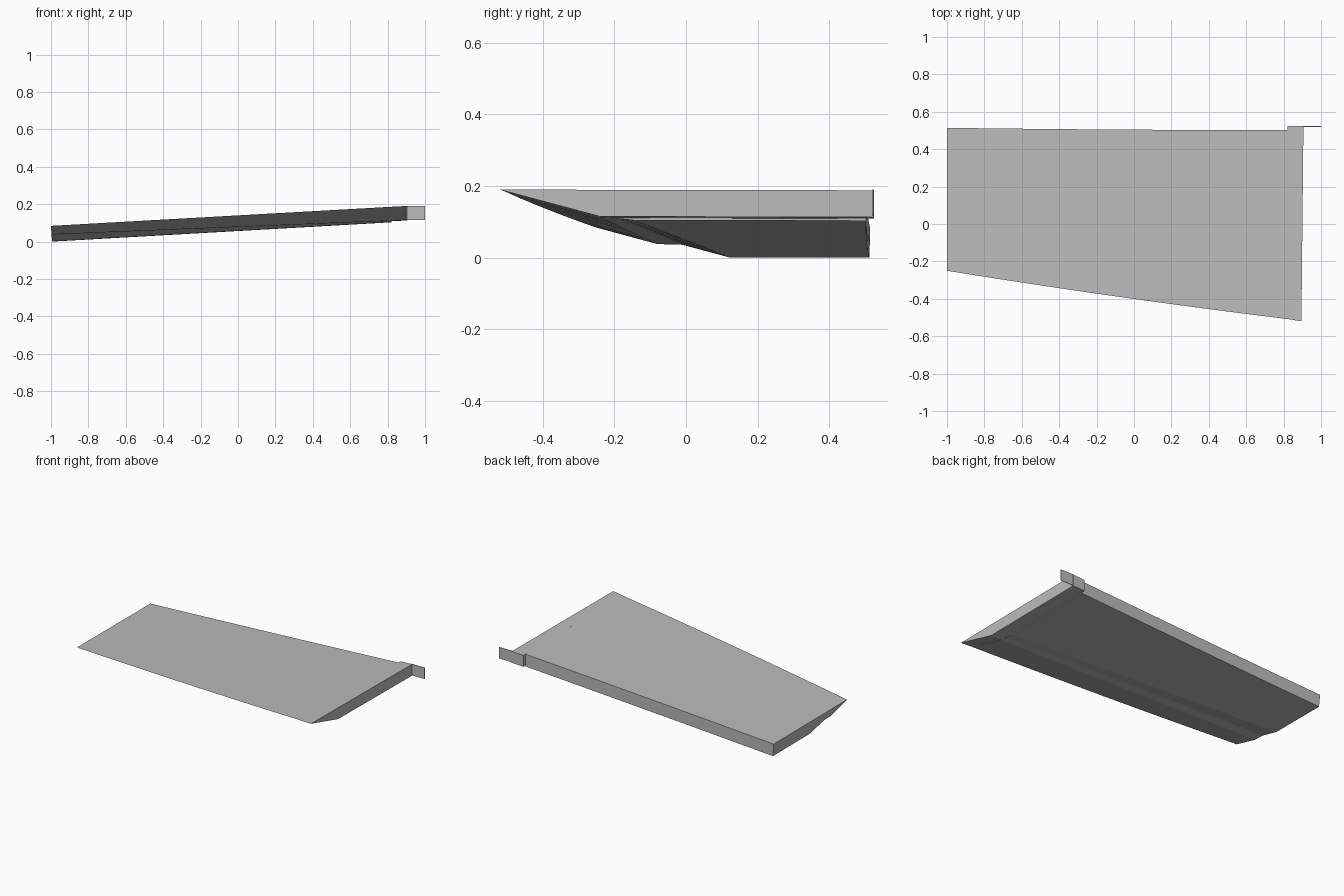
import bpy
import bmesh

old = bpy.data.objects.get("Cube")
if old:
    bpy.data.objects.remove(old)

grey = bpy.data.materials.new("plain_grey")
grey.use_nodes = True
tone = (0.5, 0.5, 0.5, 1)
grey.diffuse_color = tone
grey.node_tree.nodes["Principled BSDF"].inputs["Base Color"].default_value = tone


def loft(name, sections):
    """Skin a closed, capped solid through matching rings of points."""
    bm = bmesh.new()
    rings = [[bm.verts.new(p) for p in ring] for ring in sections]
    for a, b in zip(rings, rings[1:]):
        for i in range(len(a)):
            j = (i + 1) % len(a)
            bm.faces.new((a[i], a[j], b[j], b[i]))
    bm.faces.new(rings[0])
    bm.faces.new(rings[-1])
    bmesh.ops.recalc_face_normals(bm, faces=bm.faces)
    mesh = bpy.data.meshes.new(name)
    bm.to_mesh(mesh)
    bm.free()
    mesh.materials.append(grey)
    obj = bpy.data.objects.new(name, mesh)
    bpy.context.collection.objects.link(obj)
    return obj


# Main panel: tapered, sloping slab with a stepped underside at the front
root = [(0.82, -0.508, 0.186), (0.82, -0.24, 0.112), (0.82, -0.19, 0.109),
        (0.82, -0.14, 0.104), (0.82, 0.502, 0.103), (0.82, 0.502, 0.184)]
tip = [(-1, -0.25, 0.084), (-0.997, -0.08, 0.038), (-0.997, -0.01, 0.036),
       (-0.993, 0.12, 0.001), (-0.993, 0.512, 0), (-1, 0.514, 0.082)]
stations = 9
sections = []
for s in range(stations):
    t = s / (stations - 1)
    ring = [[a + (b - a) * t for a, b in zip(p, q)] for p, q in zip(root, tip)]
    ring[0][1] -= 0.036 * t * (1 - t)    # gentle bow of the front edge
    ring[-1][1] -= 0.012 * t * (1 - t)   # slight hollow of the back edge
    ring[-2][1] -= 0.012 * t * (1 - t)
    sections.append(ring)
loft("main_panel", sections)

# End rib: slightly thinner strip closing the wide end
inner = [(0.82, -0.508, 0.186), (0.82, -0.23, 0.111),
         (0.82, 0.524, 0.109), (0.82, 0.524, 0.184)]
outer = [(0.895, -0.52, 0.19), (0.898, -0.24, 0.115),
         (0.906, 0.524, 0.113), (0.906, 0.524, 0.188)]
loft("end_rib", [inner, outer])

# Thin tab projecting from the back corner of the rib
tab = [[(x, y, z) for y, z in ((0.519, 0.116), (0.523, 0.116),
                               (0.523, 0.19), (0.519, 0.19))]
       for x in (0.9, 1.0)]
loft("back_tab", tab)
